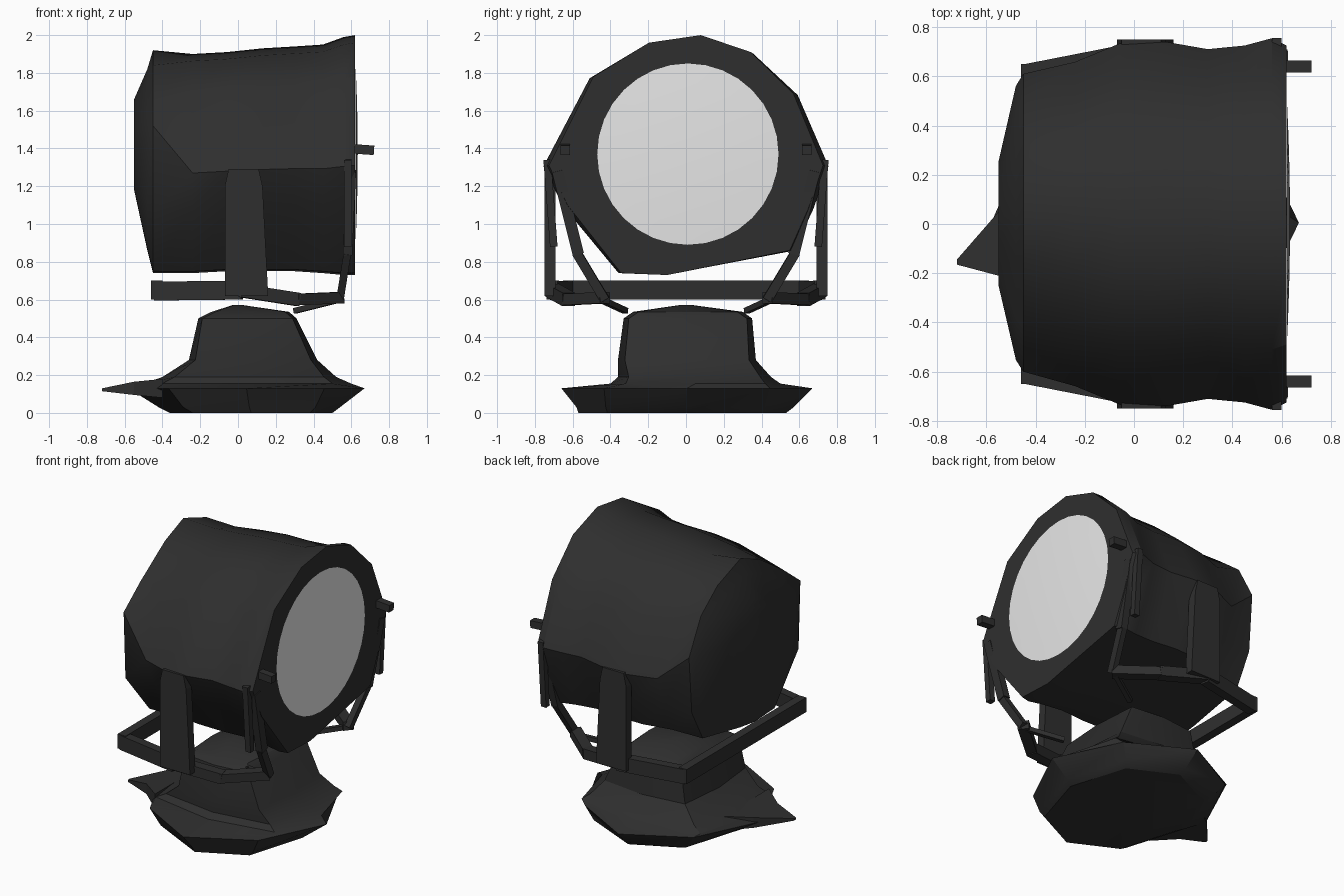
import bpy, bmesh, math
from mathutils import Vector, Matrix

if "Cube" in bpy.data.objects:
    bpy.data.objects.remove(bpy.data.objects["Cube"])


def material(name, v):
    m = bpy.data.materials.new(name)
    m.diffuse_color = (v, v, v, 1)
    m.use_nodes = True
    m.node_tree.nodes["Principled BSDF"].inputs["Base Color"].default_value = m.diffuse_color
    return m


DARK = material("dark_metal", 0.028)
GLASS = material("pale_glass", 0.83)


def finish(name, bm, mat, angle=35):
    bmesh.ops.recalc_face_normals(bm, faces=bm.faces)
    me = bpy.data.meshes.new(name)
    bm.to_mesh(me)
    bm.free()
    ob = bpy.data.objects.new(name, me)
    bpy.context.collection.objects.link(ob)
    me.materials.append(mat)
    bpy.ops.object.select_all(action='DESELECT')
    ob.select_set(True)
    bpy.context.view_layer.objects.active = ob
    if angle:
        bpy.ops.object.shade_smooth_by_angle(angle=math.radians(angle))
    return ob


def loft(name, rings, mat, angle=35):
    """Skin a list of equal-length point rings and cap both ends."""
    bm = bmesh.new()
    vs = [[bm.verts.new(p) for p in r] for r in rings]
    n = len(vs[0])
    for a, b in zip(vs, vs[1:]):
        for i in range(n):
            j = (i + 1) % n
            bm.faces.new((a[i], a[j], b[j], b[i]))
    bm.faces.new(vs[0])
    bm.faces.new(vs[-1])
    return finish(name, bm, mat, angle)


def bars(name, pieces, mat=DARK):
    """Straight box bars: (start, end, width, height)."""
    bm = bmesh.new()
    for a, b, w, h in pieces:
        a, b = Vector(a), Vector(b)
        d = b - a
        z = d.normalized()
        up = Vector((0, 0, 1)) if abs(z.z) < 0.8 else Vector((0, 1, 0))
        x = up.cross(z).normalized()
        y = z.cross(x)
        rot = Matrix((x, y, z)).transposed().to_4x4()
        m = Matrix.Translation((a + b) / 2) @ rot @ Matrix.Diagonal((w, h, d.length, 1))
        bmesh.ops.create_cube(bm, size=1, matrix=m)
    return finish(name, bm, mat, 0)


# Lamp drum: uneven low-poly outlines (y, z) lofted along x
front = [(0.08, 2.0), (0.35, 1.91), (0.58, 1.69), (0.74, 1.31), (0.66, 1.08),
         (0.56, 0.86), (0.05, 0.76), (-0.1, 0.73), (-0.35, 0.74), (-0.64, 1.1),
         (-0.74, 1.31), (-0.5, 1.78), (-0.2, 1.96)]
rear = [(0.05, 1.92), (0.3, 1.83), (0.48, 1.69), (0.61, 1.45), (0.58, 1.06),
        (0.46, 0.84), (0.05, 0.76), (-0.1, 0.74), (-0.32, 0.75), (-0.58, 1.06),
        (-0.6, 1.52), (-0.42, 1.66), (-0.15, 1.84)]
# (outline, x, y scale, bottom z, top z)
sections = [(rear, -0.55, 0.42, 1.18, 1.66), (rear, -0.48, 0.92, 0.86, 1.82),
            (rear, -0.45, 1.0, 0.74, 1.92), (front, -0.24, 0.89, 0.74, 1.90),
            (front, -0.06, 0.99, 0.75, 1.91), (front, 0.13, 1.0, 0.75, 1.93),
            (front, 0.30, 0.96, 0.75, 1.94), (front, 0.45, 0.98, 0.74, 1.95),
            (front, 0.56, 1.02, 0.73, 1.99), (front, 0.62, 0.98, 0.73, 2.0)]
rings = []
for o, x, s, b, t in sections:
    lo, hi = min(p[1] for p in o), max(p[1] for p in o)
    rings.append([(x, y * s, b + (z - lo) / (hi - lo) * (t - b)) for y, z in o])
loft("lamp_drum", rings, DARK)

# Nearly flat lens on the +x face
bm = bmesh.new()
N, R, H = 32, 0.48, 0.012
tip = bm.verts.new((0.622 + H, 0.01, 1.37))
prev = None
for k in range(1, 6):
    r = R * k / 5
    ring_v = [bm.verts.new((0.622 + H * (1 - (k / 5) ** 2),
                            0.01 + r * math.cos(2 * math.pi * i / N),
                            1.37 + r * math.sin(2 * math.pi * i / N))) for i in range(N)]
    for i in range(N):
        j = (i + 1) % N
        if prev:
            bm.faces.new((prev[i], ring_v[i], ring_v[j], prev[j]))
        else:
            bm.faces.new((tip, ring_v[i], ring_v[j]))
    prev = ring_v
lens = finish("lens", bm, GLASS, 60)
if lens.data.polygons[0].normal.x < 0:
    lens.data.flip_normals()

# Mirrored side parts: yoke arms, rails, front struts, door catches
for s, side in ((-1, "front"), (1, "back")):
    loft("yoke_arm_" + side,
         [[(x0, s * 0.75, z), (x1, s * 0.75, z), (x1, s * 0.69, z), (x0, s * 0.69, z)]
          for z, x0, x1 in ((0.62, -0.07, 0.16), (1.20, -0.07, 0.13), (1.29, -0.05, 0.11))],
         DARK, 0)
    bars("yoke_rail_" + side, [
        ((-0.44, s * 0.62, 0.645), (0.02, s * 0.71, 0.65), 0.06, 0.10),
        ((0.0, s * 0.71, 0.65), (0.32, s * 0.62, 0.60), 0.07, 0.07),
        ((0.30, s * 0.63, 0.60), (0.54, s * 0.43, 0.61), 0.07, 0.06),
        ((0.54, s * 0.45, 0.60), (0.30, s * 0.32, 0.54), 0.03, 0.03)])
    bars("front_strut_" + side, [
        ((0.54, s * 0.43, 0.60), (0.58, s * 0.58, 0.85), 0.04, 0.05),
        ((0.58, s * 0.57, 0.84), (0.60, s * 0.68, 1.28), 0.05, 0.06)])
    bars("rim_hook_" + side, [((0.58, s * 0.70, 0.88), (0.58, s * 0.735, 1.34), 0.04, 0.04)])
    bars("door_catch_" + side, [((0.58, s * 0.64, 1.40), (0.72, s * 0.64, 1.39), 0.05, 0.05)])

# Rear cross bar of the yoke
bars("yoke_cross_bar", [((-0.43, -0.65, 0.65), (-0.43, 0.65, 0.65), 0.06, 0.10)])


# Pedestal: eight-sided rings (z, x min, x max, y min, y max, corner fill)
def ring(z, x0, x1, y0, y1, c):
    cx, cy, rx, ry = (x0 + x1) / 2, (y0 + y1) / 2, (x1 - x0) / 2, (y1 - y0) / 2
    pts = [(1, 0), (c, c), (0, 1), (-c, c), (-1, 0), (-c, -c), (0, -1), (c, -c)]
    return [(cx + rx * a, cy + ry * b, z) for a, b in pts]


loft("pedestal", [
    ring(0.0, -0.36, 0.50, -0.57, 0.53, 0.72),
    ring(0.03, -0.42, 0.54, -0.58, 0.57, 0.73),
    ring(0.13, -0.58, 0.67, -0.66, 0.67, 0.66),
    ring(0.155, -0.50, 0.60, -0.40, 0.50, 0.82),
    ring(0.19, -0.40, 0.52, -0.36, 0.45, 0.86),
    ring(0.28, -0.26, 0.42, -0.36, 0.37, 0.90),
    ring(0.50, -0.21, 0.31, -0.33, 0.35, 0.92),
    ring(0.535, -0.14, 0.27, -0.28, 0.30, 0.90),
    ring(0.57, -0.03, 0.03, -0.04, 0.04, 0.80)], DARK, 30)

# Pointed tab on the rear of the pedestal
loft("pedestal_tab",
     [[(x, y + w, z), (x, y - w, z), (x, y - w, z - h), (x, y + w, z - h)]
      for x, y, w, z, h in ((-0.40, -0.08, 0.25, 0.18, 0.10), (-0.55, -0.08, 0.13, 0.165, 0.07),
                            (-0.72, -0.155, 0.01, 0.13, 0.015))], DARK, 0)
